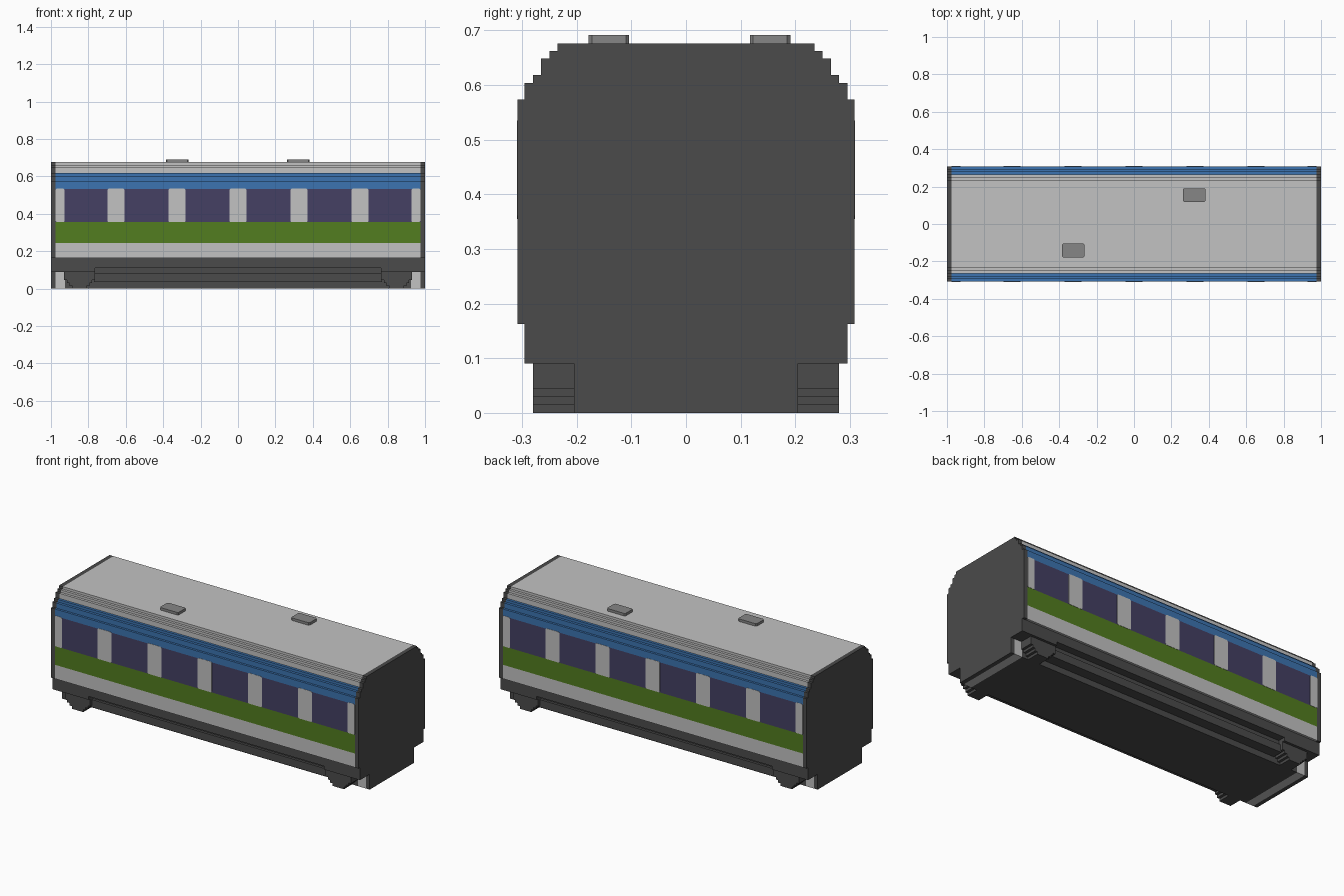
import bpy, bmesh

if "Cube" in bpy.data.objects:
    bpy.data.objects.remove(bpy.data.objects["Cube"])


def material(name, rgb):
    m = bpy.data.materials.new(name)
    m.use_nodes = True
    m.diffuse_color = (*rgb, 1)
    m.node_tree.nodes["Principled BSDF"].inputs["Base Color"].default_value = (*rgb, 1)
    return m


LIGHT = material("light grey", (0.54, 0.54, 0.54))
DARK = material("dark grey", (0.07, 0.07, 0.07))
BLUE = material("blue", (0.045, 0.175, 0.44))
GREEN = material("green", (0.085, 0.205, 0.014))
GLASS = material("dark violet glass", (0.058, 0.051, 0.125))
VENT = material("mid grey", (0.24, 0.24, 0.24))


def finish(name, bm, mats):
    bmesh.ops.recalc_face_normals(bm, faces=bm.faces)
    me = bpy.data.meshes.new(name)
    bm.to_mesh(me)
    bm.free()
    for m in mats:
        me.materials.append(m)
    ob = bpy.data.objects.new(name, me)
    bpy.context.collection.objects.link(ob)
    return ob


def loft(name, section, xs, mats, rule=None, caps=True):
    """Sweep a closed (y, z) section through the x stations."""
    bm = bmesh.new()
    rings = [[bm.verts.new((x, y, z)) for y, z in section] for x in xs]
    n = len(section)
    for a, b in zip(rings, rings[1:]):
        for i in range(n):
            j = (i + 1) % n
            f = bm.faces.new((a[i], a[j], b[j], b[i]))
            if rule:
                f.material_index = rule(f.calc_center_median())
    if caps:
        bm.faces.new(rings[0])
        bm.faces.new(rings[-1])
    return finish(name, bm, mats)


def side_slab(name, outline, y0, y1, mat):
    """Extrude a closed (x, z) outline from y0 to y1."""
    bm = bmesh.new()
    a = [bm.verts.new((x, y0, z)) for x, z in outline]
    b = [bm.verts.new((x, y1, z)) for x, z in outline]
    bm.faces.new(a)
    bm.faces.new(b)
    n = len(a)
    for i in range(n):
        j = (i + 1) % n
        bm.faces.new((a[i], a[j], b[j], b[i]))
    return finish(name, bm, [mat])


def rect(x0, x1, z0, z1, c=0.0):
    """Rectangle outline, with corners cut by c."""
    if not c:
        return [(x0, z0), (x1, z0), (x1, z1), (x0, z1)]
    return [(x0 + c, z0), (x1 - c, z0), (x1, z0 + c), (x1, z1 - c),
            (x1 - c, z1), (x0 + c, z1), (x0, z1 - c), (x0, z0 + c)]


def mirrored(half):
    return half + [(-y, z) for y, z in reversed(half)]


# Stepped roof, shared by the body and the end walls
roof = [(0.308, 0.573), (0.295, 0.573), (0.295, 0.603), (0.28, 0.603),
        (0.28, 0.618), (0.265, 0.618), (0.265, 0.648), (0.25, 0.648),
        (0.25, 0.662), (0.235, 0.662), (0.235, 0.676)]


# Body shell, coloured in bands by height
def band(c):
    if c.z < 0.16:
        return 1 if abs(c.x) < 0.9 else 0
    if c.z < 0.245:
        return 0
    if c.z < 0.355:
        return 3
    if c.z < 0.53:
        return 4
    return 2 if c.z < 0.6185 else 0


body = mirrored([(0.205, 0), (0.205, 0.163), (0.308, 0.163), (0.308, 0.245),
                 (0.308, 0.355), (0.308, 0.532)] + roof)
loft("body_shell", body, (-0.975, -0.925, 0.925, 0.975),
     [LIGHT, DARK, BLUE, GREEN, GLASS], band, caps=False)

# End walls
wall = mirrored([(0.205, 0), (0.205, 0.09), (0.295, 0.09), (0.295, 0.163),
                 (0.308, 0.163)] + roof)
for name, x0, x1 in (("left_end_wall", 0.975, 1.0), ("right_end_wall", -1.0, -0.975)):
    loft(name, wall, (x0, x1), [DARK])

# Light pillars between the windows
pillars = [(-0.975, -0.928), (-0.698, -0.607), (-0.372, -0.281), (-0.046, 0.046),
           (0.281, 0.372), (0.607, 0.698), (0.928, 0.975)]

# Stepped bogie outline, narrowing downwards
STEP = 0.015
outer, inner = [(0.93, 0.1)], [(0.765, 0.1)]
for i in range(4):
    top, bottom = STEP * (3 - i), STEP * (4 - i)
    if i:
        outer.append((0.93 - STEP * i, bottom))
        inner.append((0.765 + STEP * i, bottom))
    outer.append((0.93 - STEP * i, top))
    inner.append((0.765 + STEP * i, top))
bogie = outer + inner[::-1]

# Skirt with a raised middle
skirt = [(-0.975, 0.09), (-0.765, 0.09), (-0.765, 0.11), (0.765, 0.11),
         (0.765, 0.09), (0.975, 0.09), (0.975, 0.163), (-0.975, 0.163)]

for side, s in (("back", 1), ("front", -1)):
    side_slab(side + "_skirt", skirt, s * 0.2, s * 0.295, DARK)
    side_slab(side + "_equipment_recess", rect(-0.77, 0.77, 0.07, 0.12), s * 0.2, s * 0.25, DARK)
    side_slab(side + "_equipment_box", rect(-0.77, 0.77, 0.035, 0.08), s * 0.2, s * 0.265, DARK)
    for end, e in (("left", 1), ("right", -1)):
        side_slab(f"{side}_{end}_bogie", [(e * x, z) for x, z in bogie],
                  s * 0.2, s * 0.28, DARK)
    for i, (x0, x1) in enumerate(pillars):
        side_slab(f"{side}_pillar_{i + 1}", rect(x0, x1, 0.355, 0.535, 0.006),
                  s * 0.306, s * 0.3095, LIGHT)

# Roof vents
for name, x, y in (("right_roof_vent", -0.325, -0.141), ("left_roof_vent", 0.322, 0.154)):
    bm = bmesh.new()
    a = [bm.verts.new((x + px, y + py, 0.67)) for px, py in rect(-0.06, 0.06, -0.037, 0.037, 0.006)]
    top = bmesh.ops.extrude_face_region(bm, geom=[bm.faces.new(a)])["geom"]
    bmesh.ops.translate(bm, vec=(0, 0, 0.021),
                        verts=[v for v in top if isinstance(v, bmesh.types.BMVert)])
    finish(name, bm, [VENT])
